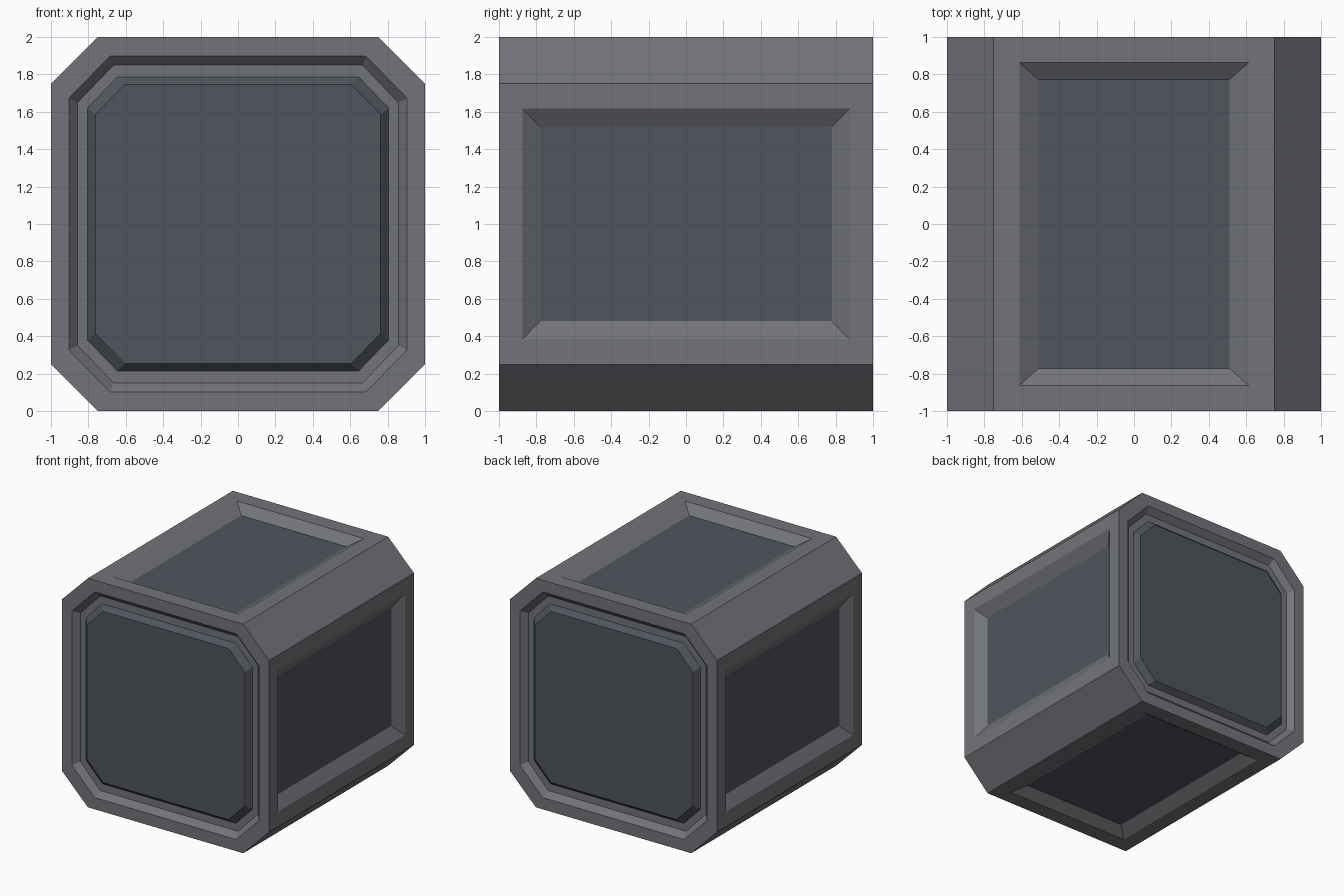
import bpy, bmesh
from math import radians, sqrt
from mathutils import Matrix, Vector

if "Cube" in bpy.data.objects:
    bpy.data.objects.remove(bpy.data.objects["Cube"])


def material(name, rgb):
    m = bpy.data.materials.new(name)
    m.diffuse_color = (*rgb, 1)
    m.use_nodes = True
    m.node_tree.nodes["Principled BSDF"].inputs["Base Color"].default_value = m.diffuse_color
    return m


frame_mat = material("frame_grey", (0.17, 0.175, 0.19))
panel_mat = material("panel_slate", (0.08, 0.09, 0.11))
CENTRE = Matrix.Translation((0, 0, 1))


def rot(axis, deg):
    return Matrix.Rotation(radians(deg), 4, axis)


def rect(hu, hv, w):
    return [(-hu, -hv, w), (hu, -hv, w), (hu, hv, w), (-hu, hv, w)]


def octagon(hu, hv, cu, cv, w):
    # hu, hv: half sizes; cu, cv: where the corner cuts begin
    return [(-cu, -hv, w), (cu, -hv, w), (hu, -cv, w), (hu, cv, w),
            (cu, hv, w), (-cu, hv, w), (-hu, cv, w), (-hu, -cv, w)]


def add_rings(bm, matrix, loops, fill):
    # nested loops, outer to inner, bridged with quads
    rings = [[bm.verts.new(CENTRE @ matrix @ Vector(p)) for p in lp] for lp in loops]
    for a, b in zip(rings, rings[1:]):
        for i in range(len(a)):
            j = (i + 1) % len(a)
            bm.faces.new((a[i], a[j], b[j], b[i]))
    if fill:
        bm.faces.new(rings[-1])


def finish(bm, name, mat):
    bmesh.ops.remove_doubles(bm, verts=bm.verts, dist=0.0005)
    me = bpy.data.meshes.new(name)
    bm.to_mesh(me)
    bm.free()
    me.materials.append(mat)
    ob = bpy.data.objects.new(name, me)
    bpy.context.collection.objects.link(ob)


def panel(name, matrix, loops):
    bm = bmesh.new()
    add_rings(bm, matrix, loops, True)
    finish(bm, name, panel_mat)


frame = bmesh.new()

# front and back: grooved rim with a raised panel
groove = octagon(0.805, 0.786, 0.645, 0.62, 0.95)
for name, turn in (("front", 0), ("back", 180)):
    m = rot('Z', turn) @ rot('X', 90)
    add_rings(frame, m, [octagon(1, 1, 0.75, 0.75, 1),
                         octagon(0.904, 0.898, 0.684, 0.673, 1),
                         octagon(0.857, 0.85, 0.665, 0.65, 0.95),
                         groove], False)
    panel(name + "_panel", m, [groove, octagon(0.763, 0.747, 0.605, 0.585, 0.995)])

# left, right, top and bottom: sunken panels with sloped borders
sides = (("right", rot('Z', 90) @ rot('X', 90), (1, 0.75), (0.875, 0.618), (0.78, 0.518)),
         ("left", rot('Z', -90) @ rot('X', 90), (1, 0.75), (0.875, 0.618), (0.78, 0.518)),
         ("top", Matrix(), (0.75, 1), (0.613, 0.863), (0.51, 0.772)),
         ("bottom", rot('X', 180), (0.75, 1), (0.613, 0.863), (0.51, 0.772)))
for name, m, edge, lip, floor in sides:
    add_rings(frame, m, [rect(*edge, 1), rect(*lip, 1), rect(*floor, 0.935)], False)
    panel(name + "_panel", m, [rect(*floor, 0.935)])

# four long corner chamfers
for angle in (45, 135, 225, 315):
    add_rings(frame, rot('Y', angle), [rect(0.25 / sqrt(2), 1, 1.75 / sqrt(2))], True)

finish(frame, "crate_frame", frame_mat)
